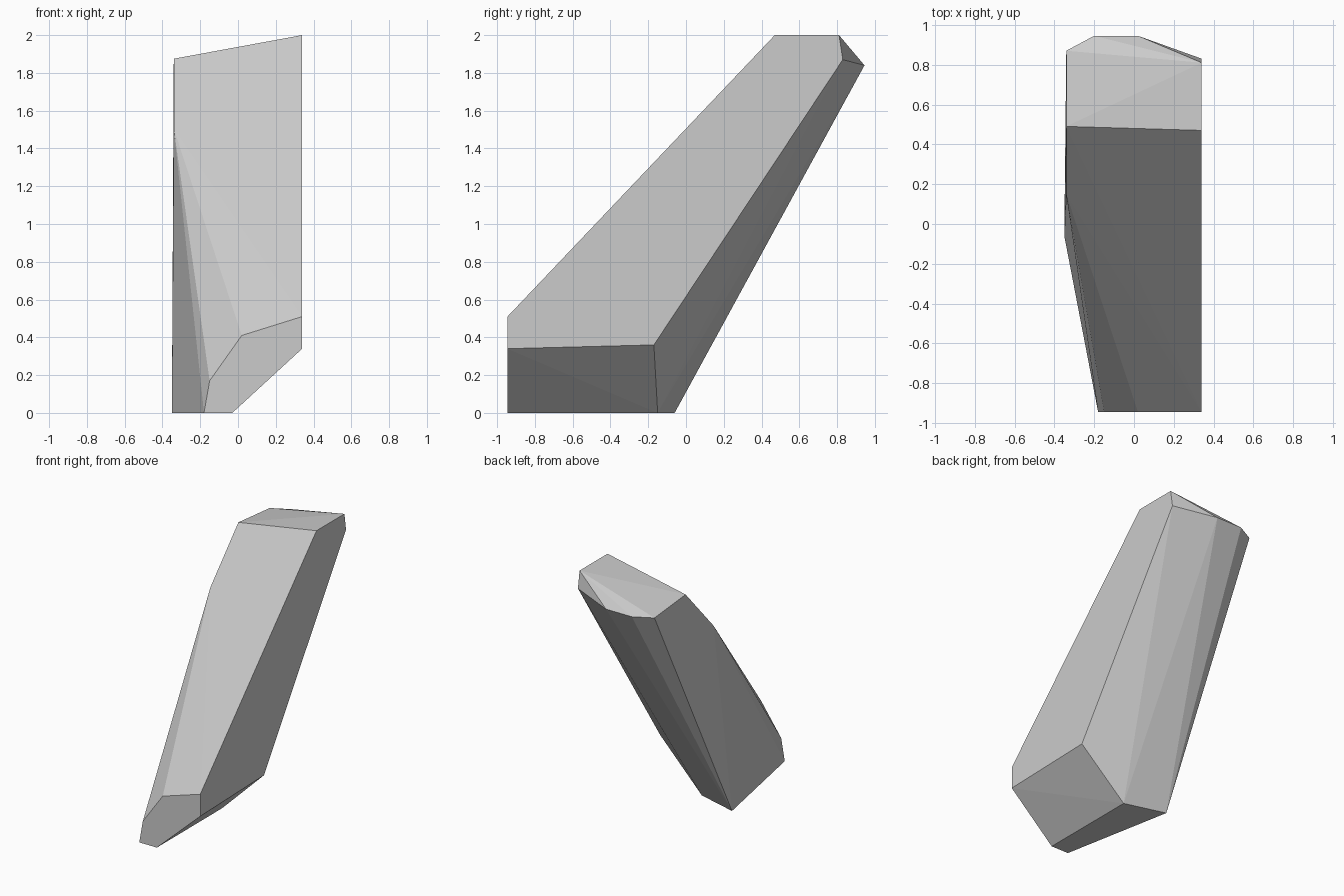
import bpy
import bmesh
import math

# Remove the default cube
cube = bpy.data.objects.get("Cube")
if cube:
    bpy.data.objects.remove(cube, do_unlink=True)

# One plain grey for the whole block
grey = bpy.data.materials.new("plain_grey")
grey.use_nodes = True
colour = (0.6, 0.6, 0.6, 1.0)
grey.diffuse_color = colour
grey.node_tree.nodes["Principled BSDF"].inputs["Base Color"].default_value = colour

SIDE = 0.34      # flat right side, and the opposite edge at -SIDE
END = 0.945      # front and back limits in y
BACK_Z = 1.84    # height of the level back edge

# Six-sided front end, as x, z
front_end = [(-0.18, 0), (-0.03, 0), (SIDE, 0.34), (SIDE, 0.51), (0.02, 0.41), (-0.15, 0.17)]

# Back edge of the foot
foot_back = [(-0.35, -0.06, 0), (-0.03, -0.15, 0), (SIDE, -0.17, 0.36)]

# Left shoulder and slanted top
shoulder = [(-SIDE, 0.15, 1.505)]
top_front = [(-SIDE, 0.49, 1.875), (SIDE, 0.47, 2.0)]
top_back = [(SIDE, 0.81, 2.0), (SIDE, 0.83, 1.87)]
back_edge = [(0.02, END, BACK_Z), (-0.2, END, BACK_Z), (-SIDE, 0.87, BACK_Z)]

points = [(x, -END, z) for x, z in front_end]
points += foot_back + shoulder + top_front + top_back + back_edge

# Skin the corners into one faceted, leaning block
bm = bmesh.new()
for point in points:
    bm.verts.new(point)
bmesh.ops.convex_hull(bm, input=bm.verts[:])
bmesh.ops.dissolve_limit(bm, angle_limit=math.radians(0.5), verts=bm.verts[:], edges=bm.edges[:])
bmesh.ops.recalc_face_normals(bm, faces=bm.faces[:])

mesh = bpy.data.meshes.new("leaning_block")
bm.to_mesh(mesh)
bm.free()
mesh.materials.append(grey)
block = bpy.data.objects.new("leaning_block", mesh)
bpy.context.collection.objects.link(block)
